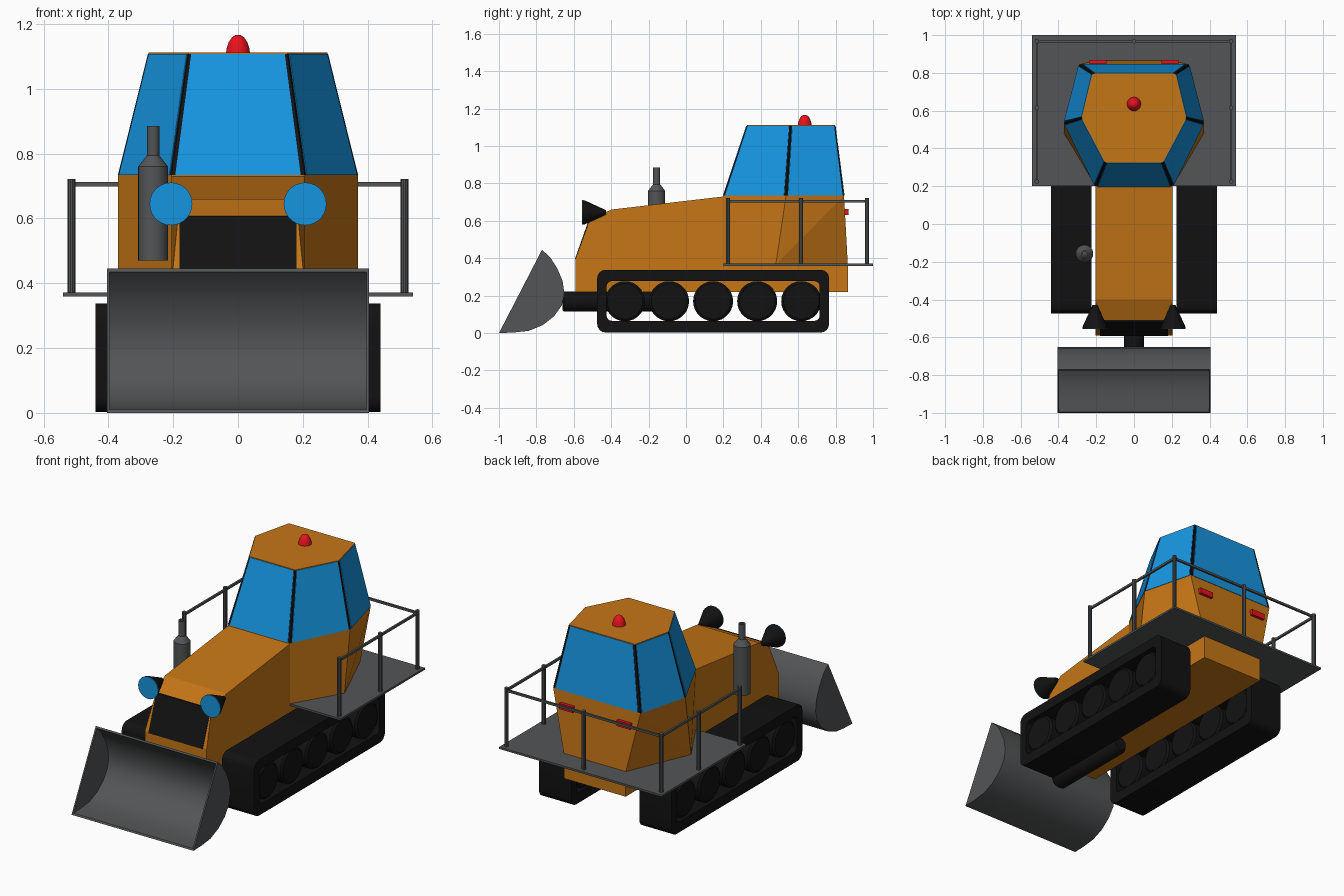
import bpy, bmesh
from math import sin, cos, pi, radians

if "Cube" in bpy.data.objects:
    bpy.data.objects.remove(bpy.data.objects["Cube"])


def material(name, r, g, b):
    m = bpy.data.materials.new(name)
    m.diffuse_color = (r, g, b, 1)
    m.use_nodes = True
    m.node_tree.nodes["Principled BSDF"].inputs["Base Color"].default_value = m.diffuse_color
    return m


ORANGE = material("orange_paint", 0.56, 0.18, 0.008)
BLUE = material("blue_glass", 0.008, 0.30, 0.75)
BLACK = material("black_rubber", 0.006, 0.006, 0.006)
STEEL = material("dark_steel", 0.085, 0.09, 0.092)
RED = material("red_lamp", 0.8, 0.006, 0.012)


def make(name, verts, faces, mat, smooth=False):
    me = bpy.data.meshes.new(name)
    me.from_pydata(verts, [], faces)
    bm = bmesh.new()
    bm.from_mesh(me)
    bmesh.ops.recalc_face_normals(bm, faces=bm.faces)
    bm.to_mesh(me)
    bm.free()
    me.materials.append(mat)
    ob = bpy.data.objects.new(name, me)
    bpy.context.collection.objects.link(ob)
    if smooth:
        bpy.ops.object.select_all(action='DESELECT')
        ob.select_set(True)
        bpy.context.view_layer.objects.active = ob
        bpy.ops.object.shade_smooth_by_angle(angle=radians(35))
    return ob


def loft(name, rings, mat, closed=False, smooth=False):
    """Skin rings of equal length; cap the ends, or join last ring to first."""
    n, k = len(rings[0]), len(rings)
    verts = [v for r in rings for v in r]
    faces = []
    for i in range(k if closed else k - 1):
        a, b = i * n, (i + 1) % k * n
        faces += [(a + j, a + (j + 1) % n, b + (j + 1) % n, b + j) for j in range(n)]
    if not closed:
        faces += [tuple(range(n)), tuple(range((k - 1) * n, k * n))]
    return make(name, verts, faces, mat, smooth)


def prism(name, profile, x0, x1, mat, smooth=False):
    """Extrude a (y, z) profile along x."""
    return loft(name, [[(x, y, z) for y, z in profile] for x in (x0, x1)], mat, smooth=smooth)


def box(name, x0, x1, y0, y1, z0, z1, mat):
    return prism(name, [(y0, z0), (y1, z0), (y1, z1), (y0, z1)], x0, x1, mat)


def lathe(name, profile, loc, mat, rot=(0, 0, 0), n=28):
    """Revolve (radius, height) points around z, then place."""
    rings = [[(r * cos(2 * pi * i / n), r * sin(2 * pi * i / n), h) for i in range(n)]
             for r, h in profile]
    ob = loft(name, rings, mat, smooth=True)
    ob.location, ob.rotation_euler = loc, rot
    return ob


ALONG_X, ALONG_Y = (0, pi / 2, 0), (-pi / 2, 0, 0)

# Hood and chassis, pinched slightly at the top of the nose
hood = [(-.59, .22, .205), (-.59, .40, .205), (-.515, .605, .185), (-.40, .66, .205),
        (.20, .73, .205), (.50, .73, .205), (.865, .365, .205), (.865, .22, .205)]
loft("hood", [[(s * w, y, z) for y, z, w in hood] for s in (-1, 1)], ORANGE)
prism("grille", [(-.594, .395), (-.519, .608), (-.49, .608), (-.56, .395)], -.18, .18, BLACK)


# Six-sided cab: lower panels, glass core with pillars, roof
def hexagon(front, side, back, z):
    pts = [front, side, back]
    return [(x, y, z) for x, y in pts] + [(-x, y, z) for x, y in reversed(pts)]


floor = hexagon((.205, .20), (.37, .48), (.205, .865), .365)
sill = hexagon((.205, .20), (.37, .535), (.29, .845), .735)
top = hexagon((.153, .325), (.277, .56), (.22, .797), 1.108)
lower = [(0, 1, 7, 6), (1, 8, 7), (1, 2, 8), (2, 3, 9, 8), (3, 4, 9), (4, 10, 9),
         (4, 5, 11, 10), (5, 0, 6, 11), tuple(range(6)), tuple(range(6, 12))]
make("cab_lower_body", floor + sill, lower, ORANGE)
loft("cab_pillars", [sill, top], BLACK)
loft("cab_roof", [[(x, y, z) for x, y, z in top], [(x, y, 1.112) for x, y, z in top]], ORANGE)


def mix(a, b, t):
    return tuple(p + (q - p) * t for p, q in zip(a, b))


for i in range(6):
    j = (i + 1) % 6
    m = .028
    quad = [mix(sill[i], sill[j], m), mix(sill[i], sill[j], 1 - m),
            mix(top[i], top[j], 1 - m), mix(top[i], top[j], m)]
    cx, cy = (sill[i][0] + sill[j][0]) / 2, (sill[i][1] + sill[j][1]) / 2 - .52
    d = (cx * cx + cy * cy) ** .5
    out = [(x + .003 * cx / d, y + .003 * cy / d, z) for x, y, z in quad]
    loft("cab_window", [quad, out], BLUE)

lathe("beacon", [(.037, 0), (.035, .014), (.029, .033), (.019, .048), (.008, .055), (.001, .056)],
      (0, .635, 1.111), RED)

# Exhaust stack
lathe("exhaust", [(.046, .47), (.046, .76), (.019, .795), (.019, .885), (.011, .885), (.011, .84)],
      (-.262, -.157, 0), STEEL)

# Blade: curved shell with end plates, and its push arm
arc = [(-1, 0), (-.92, .003), (-.84, .012), (-.765, .043), (-.705, .09), (-.664, .148),
       (-.65, .21), (-.66, .28), (-.688, .345), (-.726, .405), (-.77, .445)]
inner = [(y + .045 * (-.885 - y), z + .045 * (.2225 - z)) for y, z in arc]
prism("blade_shell", arc + inner[::-1], -.4, .4, STEEL, smooth=True)
for s in (-1, 1):
    prism("blade_end_plate", arc, s * .396, s * .405, STEEL)
lathe("push_arm", [(.048, 0), (.054, .008), (.054, .52), (.04, .54)], (0, -.66, .168), BLACK, ALONG_Y)


# Tracks: rounded belt loops around five wheels per side
def rounded(y0, y1, z0, z1, r):
    corners = [(y1 - r, z1 - r), (y0 + r, z1 - r), (y0 + r, z0 + r), (y1 - r, z0 + r)]
    return [(cy + r * cos(a), cz + r * sin(a)) for q, (cy, cz) in enumerate(corners)
            for a in [(q + t / 4) * pi / 2 for t in range(5)]]


outer_loop = rounded(-.475, .765, .003, .338, .045)
inner_loop = rounded(-.425, .715, .065, .278, .03)
for s in (-1, 1):
    rings = [[(s * x, y, z) for y, z in loop] for loop, x in
             ((outer_loop, .226), (outer_loop, .44), (inner_loop, .44), (inner_loop, .226))]
    loft("track_belt", rings, BLACK, closed=True, smooth=True)
    for i in range(5):
        lathe("track_wheel", [(.095, -.095), (.107, -.085), (.107, .085), (.095, .095)],
              (s * .333, -.326 + i * .2355, .17), BLACK, ALONG_X)

# Headlights and tail lights
for s in (-1, 1):
    lathe("headlight_housing", [(.066, 0), (.064, .012), (.012, .125)],
          (s * .207, -.553, .645), BLACK, ALONG_Y)
    lathe("headlight_lens", [(.066, 0), (.066, .004)], (s * .207, -.557, .645), BLUE, ALONG_Y)
    box("tail_light", s * .145, s * .235, .84, .868, .63, .664, RED)

# Rear platform with railing
box("platform", -.54, .54, .20, 1.0, .359, .371, STEEL)
posts = [(s * .514, y) for s in (-1, 1) for y in (.225, .615, .968)] + [(0, .968)]
for x, y in posts:
    lathe("rail_post", [(.012, .365), (.012, .722)], (x, y, 0), STEEL, n=10)
for s in (-1, 1):
    box("side_rail", s * .508, s * .520, .225, .968, .699, .712, STEEL)
box("rear_rail", -.514, .514, .962, .974, .699, .712, STEEL)
